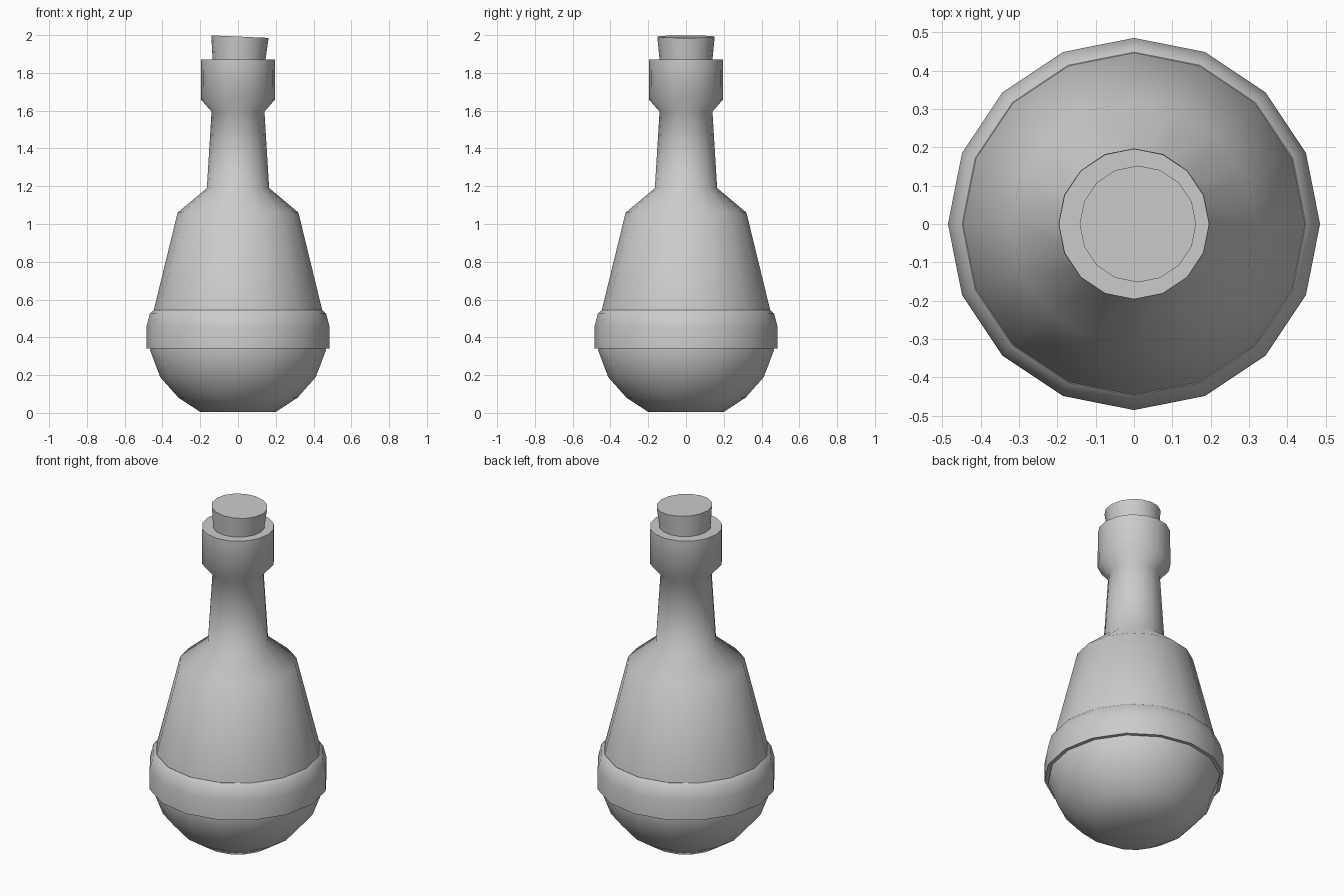
import bpy, bmesh, math

if "Cube" in bpy.data.objects:
    bpy.data.objects.remove(bpy.data.objects["Cube"])

SIDES = 16

def lathe(name, profile, smooth_angle, closed=False):
    """Revolve (radius, height) points around z; cap the ends or close the loop."""
    bm = bmesh.new()
    rings = []
    for r, z in profile:
        rings.append([bm.verts.new((r * math.cos(2 * math.pi * i / SIDES),
                                    r * math.sin(2 * math.pi * i / SIDES), z))
                      for i in range(SIDES)])
    pairs = list(zip(rings, rings[1:]))
    if closed:
        pairs.append((rings[-1], rings[0]))
    else:
        bm.faces.new(rings[0][::-1])
        bm.faces.new(rings[-1])
    for a, b in pairs:
        for i in range(SIDES):
            j = (i + 1) % SIDES
            bm.faces.new((a[i], a[j], b[j], b[i]))
    bmesh.ops.recalc_face_normals(bm, faces=bm.faces)
    mesh = bpy.data.meshes.new(name)
    bm.to_mesh(mesh)
    bm.free()
    obj = bpy.data.objects.new(name, mesh)
    bpy.context.collection.objects.link(obj)
    bpy.ops.object.select_all(action='DESELECT')
    obj.select_set(True)
    bpy.context.view_layer.objects.active = obj
    bpy.ops.object.shade_smooth_by_angle(angle=math.radians(smooth_angle))
    return obj

# Bottle: rounded base, tapered body, shoulder, neck and lip
lathe("bottle", [(0.2, 0.005), (0.315, 0.08), (0.412, 0.19), (0.465, 0.33),
                 (0.447, 0.54), (0.32, 1.06), (0.165, 1.19), (0.14, 1.595),
                 (0.197, 1.66), (0.196, 1.87)], 55)

# Raised band around the body
lathe("band", [(0.455, 0.34), (0.485, 0.34), (0.485, 0.455),
               (0.467, 0.525), (0.448, 0.544), (0.44, 0.544)], 35, closed=True)

# Slightly tilted cork
cork = lathe("cork", [(0.133, -0.05), (0.152, 0.142)], 40)
cork.location = (0.004, 0, 1.85)
cork.rotation_euler = (0, math.radians(2.5), 0)
